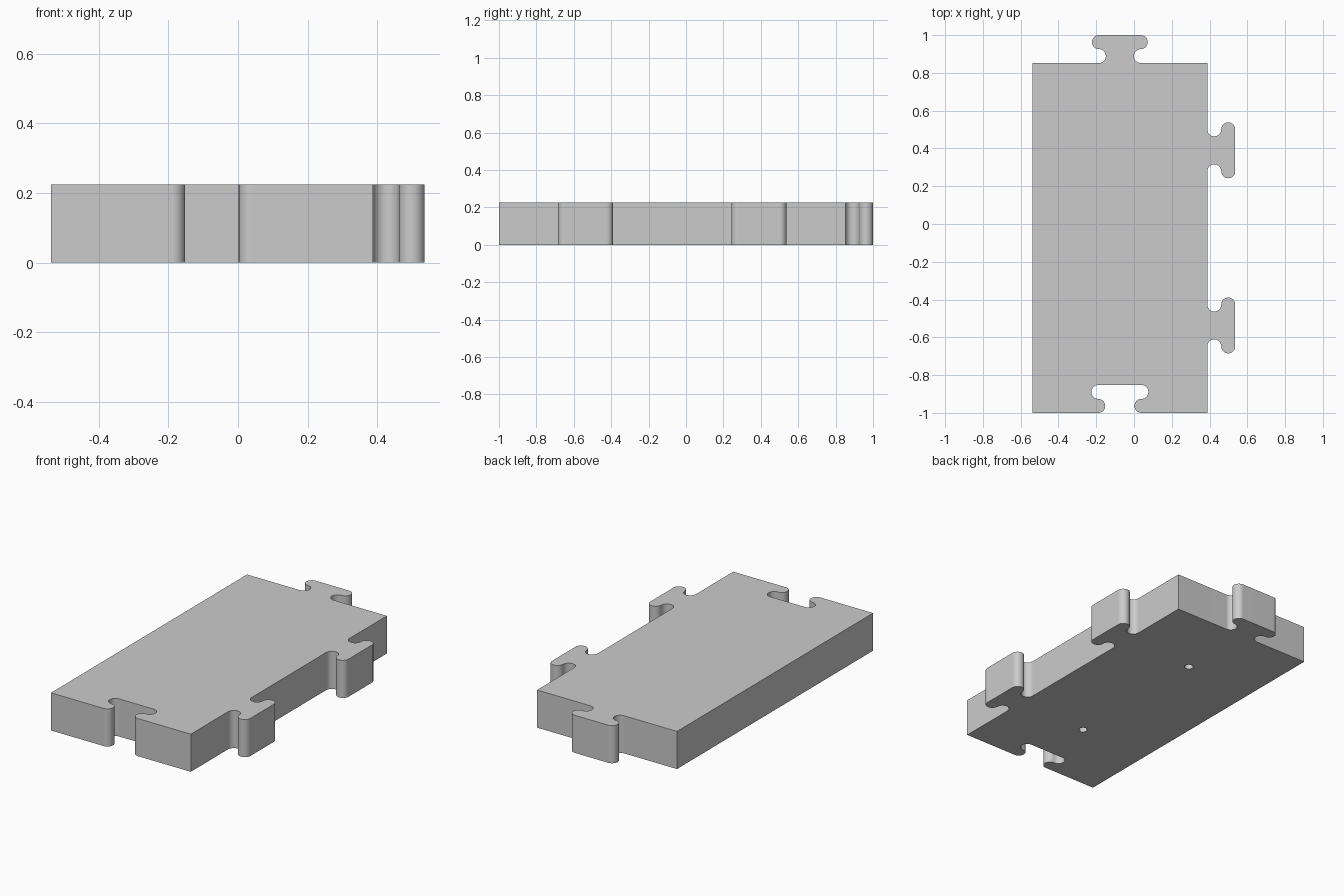
import bpy
import bmesh
from math import pi, cos, sin, radians
from mathutils import Vector

default = bpy.data.objects.get("Cube")
if default:
    bpy.data.objects.remove(default)

LEFT, RIGHT, FRONT, BACK = -0.537, 0.388, -1.0, 0.852
HEIGHT = 0.225
JOINT_X = -0.075
TAB_YS = (-0.537, 0.39)
STEPS = 14

grey = bpy.data.materials.new("plain_grey")
grey.use_nodes = True
COLOUR = (0.6, 0.6, 0.6, 1)
grey.diffuse_color = COLOUR
grey.node_tree.nodes["Principled BSDF"].inputs["Base Color"].default_value = COLOUR


def arc(cx, cy, r, start, end):
    angles = (start + (end - start) * i / STEPS for i in range(STEPS + 1))
    return [Vector((cx + r * cos(a), cy + r * sin(a))) for a in angles]


def joint(origin, along, out, gap=0.0):
    """T-shaped joint outline: narrow neck, rounded head, walked along the edge."""
    r = 0.037
    off = 3 * r + gap
    # one half: concave neck fillet, then convex head end
    half = arc(off, r, r, 1.5 * pi, 0.5 * pi) + arc(off, 3 * r, r, -0.5 * pi, 0.5 * pi)[1:]
    left = [Vector((-p.x, p.y)) for p in half]
    return [origin + along * p.x + out * p.y for p in left + half[::-1]]


X, Y = Vector((1, 0)), Vector((0, 1))

# Plate outline, anticlockwise, with a socket in front and three tabs
outline = [Vector((LEFT, FRONT))]
outline += joint(Vector((JOINT_X, FRONT)), X, Y, gap=0.003)
outline += [Vector((RIGHT, FRONT))]
for y in TAB_YS:
    outline += joint(Vector((RIGHT, y)), Y, X)
outline += [Vector((RIGHT, BACK))]
outline += joint(Vector((JOINT_X, BACK)), -X, Y)
outline += [Vector((LEFT, BACK))]

bm = bmesh.new()
base = bm.faces.new([bm.verts.new((p.x, p.y, 0)) for p in outline])
top = bmesh.ops.extrude_face_region(bm, geom=[base])
bmesh.ops.translate(bm, vec=(0, 0, HEIGHT),
                    verts=[v for v in top["geom"] if isinstance(v, bmesh.types.BMVert)])
bmesh.ops.recalc_face_normals(bm, faces=bm.faces)
mesh = bpy.data.meshes.new("interlocking_plate")
bm.to_mesh(mesh)
bm.free()
plate = bpy.data.objects.new("interlocking_plate", mesh)
bpy.context.collection.objects.link(plate)
mesh.materials.append(grey)

# Two blind round holes in the underside
for y in TAB_YS:
    bpy.ops.mesh.primitive_cylinder_add(vertices=32, radius=0.024, depth=0.22,
                                        location=(JOINT_X, y, 0))
    cutter = bpy.context.object
    cutter.name = "hole_cutter"
    cutter.data.materials.append(grey)
    cut = plate.modifiers.new("hole", "BOOLEAN")
    cut.operation = "DIFFERENCE"
    cut.solver = "EXACT"
    cut.object = cutter
    bpy.ops.object.select_all(action="DESELECT")
    plate.select_set(True)
    bpy.context.view_layer.objects.active = plate
    bpy.ops.object.modifier_apply(modifier=cut.name)
    bpy.data.objects.remove(cutter)

# Smooth the rounded walls, keep the rims crisp
bpy.ops.object.shade_smooth_by_angle(angle=radians(30))
weighted = plate.modifiers.new("flat_walls", "WEIGHTED_NORMAL")
weighted.keep_sharp = True
